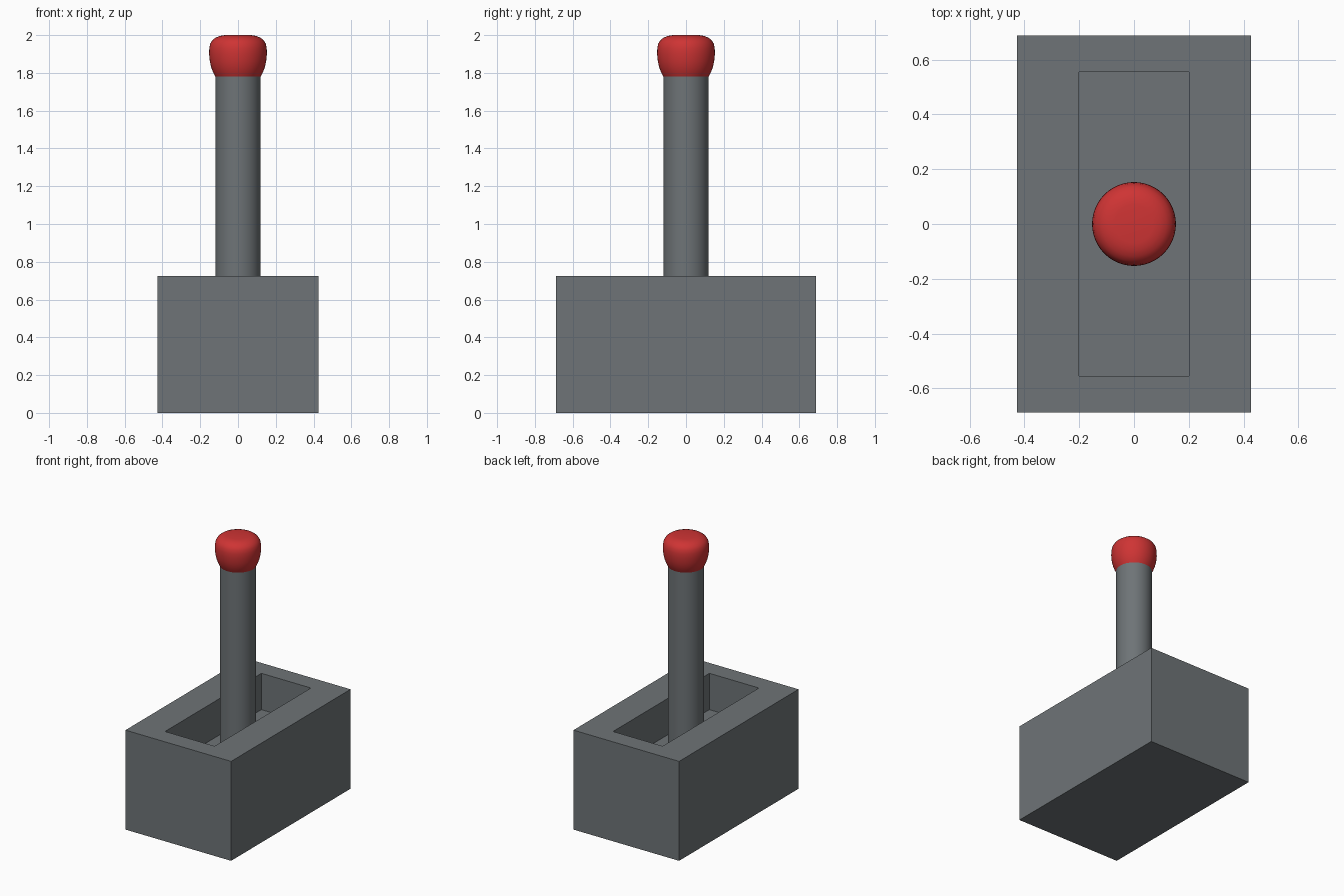
import bpy, bmesh, math

if "Cube" in bpy.data.objects:
    bpy.data.objects.remove(bpy.data.objects["Cube"])


def material(name, rgb):
    m = bpy.data.materials.new(name)
    m.diffuse_color = (*rgb, 1)
    m.use_nodes = True
    m.node_tree.nodes["Principled BSDF"].inputs["Base Color"].default_value = m.diffuse_color
    return m


GREY = material("slate grey", (0.156, 0.174, 0.184))
RED = material("knob red", (0.62, 0.034, 0.034))


def add_object(name, bm, mat, smooth=False):
    bmesh.ops.recalc_face_normals(bm, faces=bm.faces)
    mesh = bpy.data.meshes.new(name)
    bm.to_mesh(mesh)
    bm.free()
    mesh.materials.append(mat)
    ob = bpy.data.objects.new(name, mesh)
    bpy.context.collection.objects.link(ob)
    if smooth:
        bpy.ops.object.select_all(action='DESELECT')
        ob.select_set(True)
        bpy.context.view_layer.objects.active = ob
        bpy.ops.object.shade_smooth_by_angle(angle=math.radians(40))
    return ob


def lathe(name, profile, mat, sides=48):
    """Spin (radius, z) points round the z axis, closing both ends."""
    bm = bmesh.new()
    rings = [[bm.verts.new((r * math.cos(2 * math.pi * i / sides),
                            r * math.sin(2 * math.pi * i / sides), z))
              for i in range(sides)] for r, z in profile]
    for low, high in zip(rings, rings[1:]):
        for i in range(sides):
            j = (i + 1) % sides
            bm.faces.new((low[i], low[j], high[j], high[i]))
    bm.faces.new(rings[0][::-1])
    bm.faces.new(rings[-1])
    return add_object(name, bm, mat, smooth=True)


# Base: block with a rectangular slot sunk into its top
def rect(bm, hx, hy, z):
    return [bm.verts.new((x * hx, y * hy, z))
            for x, y in ((-1, -1), (1, -1), (1, 1), (-1, 1))]


TOP, FLOOR = 0.725, 0.46
bm = bmesh.new()
loops = [rect(bm, 0.426, 0.688, 0), rect(bm, 0.426, 0.688, TOP),
         rect(bm, 0.2, 0.555, TOP), rect(bm, 0.2, 0.555, FLOOR)]
for a, b in zip(loops, loops[1:]):
    for i in range(4):
        j = (i + 1) % 4
        bm.faces.new((a[i], a[j], b[j], b[i]))
bm.faces.new(loops[0][::-1])
bm.faces.new(loops[-1])
add_object("slotted_base", bm, GREY)

# Lever shaft rising from the slot floor
lathe("lever_shaft", [(0.12, FLOOR), (0.12, 1.785)], GREY)

# Rounded knob with a flattened crown
lathe("lever_knob", [(0.12, 1.78), (0.132, 1.803), (0.142, 1.83),
                     (0.149, 1.86), (0.153, 1.9), (0.152, 1.93),
                     (0.147, 1.955), (0.136, 1.973), (0.118, 1.987),
                     (0.095, 1.996), (0.07, 2.0)], RED)
